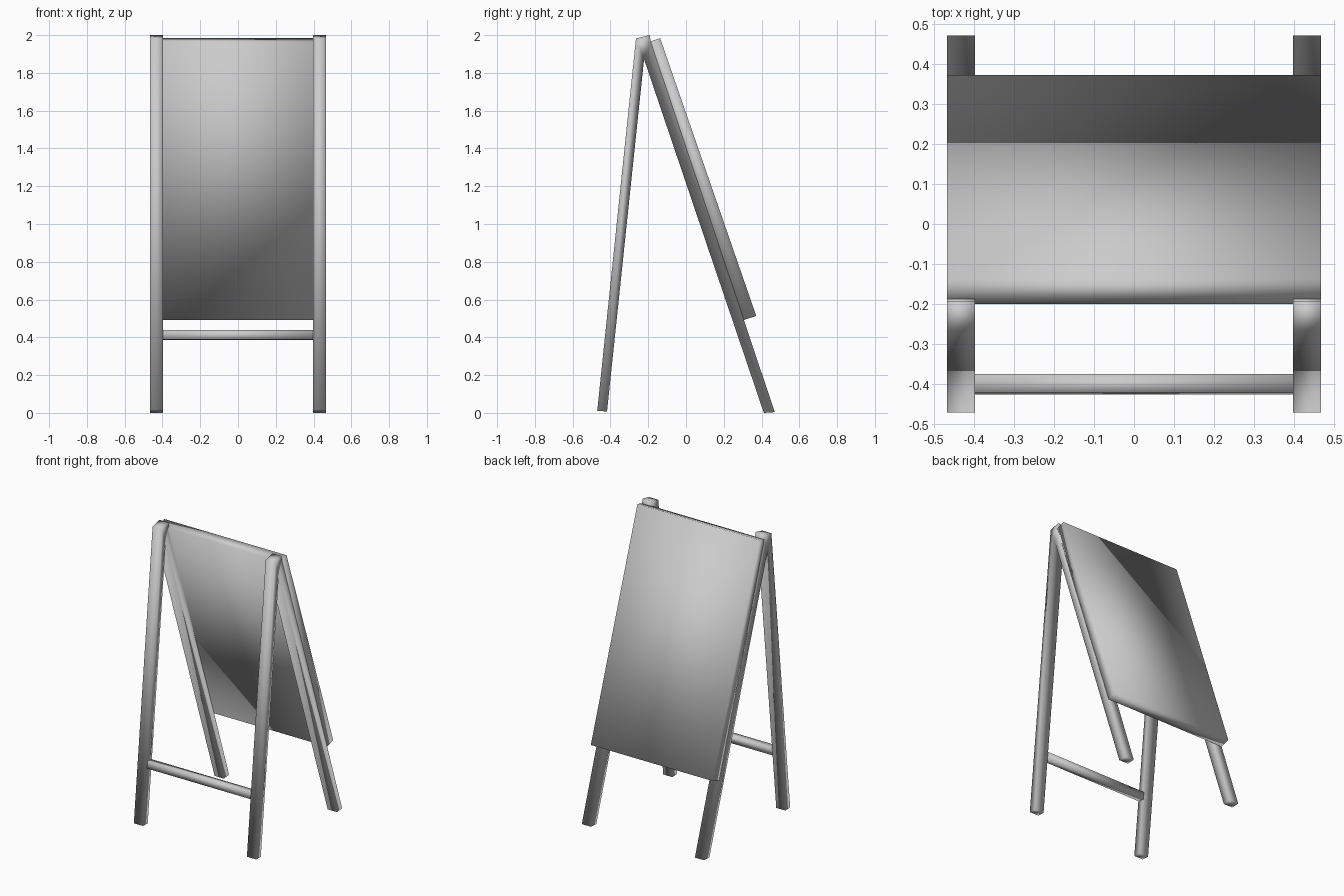
import bpy, bmesh
from math import sin, cos

if "Cube" in bpy.data.objects:
    bpy.data.objects.remove(bpy.data.objects["Cube"])


def extrude_profile(name, profile, x0, x1):
    """Extrude a closed (y, z) side profile from x0 to x1."""
    bm = bmesh.new()
    face = bm.faces.new([bm.verts.new((x0, y, z)) for y, z in profile])
    ext = bmesh.ops.extrude_face_region(bm, geom=[face])
    verts = [g for g in ext["geom"] if isinstance(g, bmesh.types.BMVert)]
    bmesh.ops.translate(bm, verts=verts, vec=(x1 - x0, 0, 0))
    bmesh.ops.recalc_face_normals(bm, faces=bm.faces)
    # soft averaged shading over the whole part
    for f in bm.faces:
        f.smooth = True
    mesh = bpy.data.meshes.new(name)
    bm.to_mesh(mesh)
    bm.free()
    ob = bpy.data.objects.new(name, mesh)
    bpy.context.collection.objects.link(ob)
    return ob


# Side frames: front and rear leg joined in an inverted V, mirrored left/right
leg_profile = [(-0.47, 0.01), (-0.265, 1.982), (-0.192, 2.0), (-0.187, 1.965),
               (0.47, 0.004), (0.412, 0.0), (-0.222, 1.872), (-0.418, 0.008)]
legs = extrude_profile("leg_frames", leg_profile, 0.397, 0.467)
legs.modifiers.new("mirror", 'MIRROR')

# Sloping board on the rear legs
board_profile = [(-0.2, 1.963), (-0.137, 1.984), (0.372, 0.513), (0.306, 0.492)]
extrude_profile("board", board_profile, -0.467, 0.467)

# Crossbar between the front legs, tilted with them
t, cy, cz = 0.104, -0.4, 0.412
corners = [(-0.023, -0.025), (-0.023, 0.025), (0.023, 0.025), (0.023, -0.025)]
bar_profile = [(cy + a * cos(t) + b * sin(t), cz - a * sin(t) + b * cos(t))
               for a, b in corners]
extrude_profile("front_crossbar", bar_profile, -0.4, 0.4)
